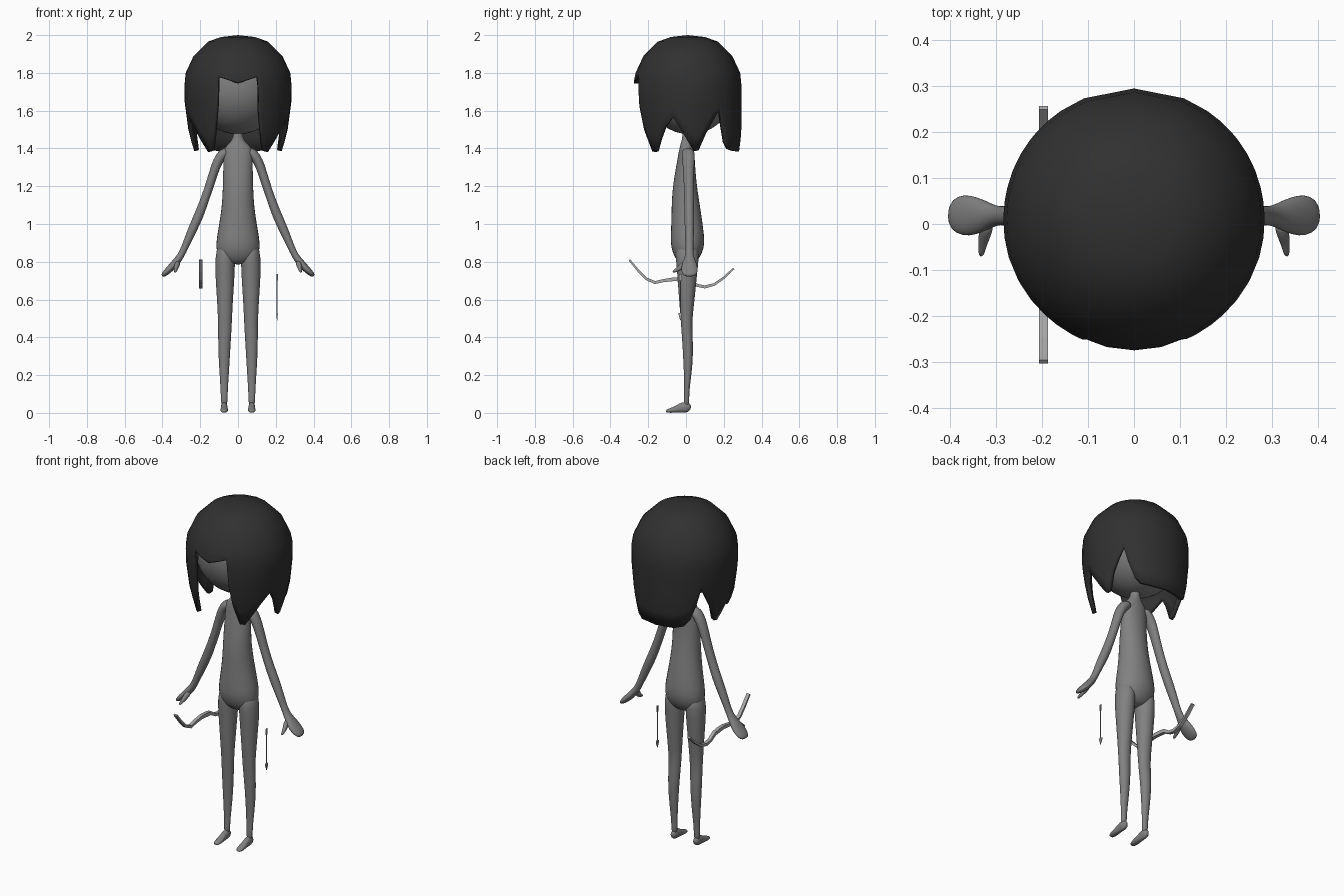
import bpy, bmesh, math
from mathutils import Vector


def material(name, v):
    m = bpy.data.materials.new(name)
    m.diffuse_color = (v, v, v, 1)
    return m


BODY = material("body grey", 0.22)
HAIR = material("hair charcoal", 0.03)
BOW = material("bow light grey", 0.4)


def finish(name, bm, mat, smooth=True, mirror=False, subsurf=False):
    bmesh.ops.recalc_face_normals(bm, faces=bm.faces)
    me = bpy.data.meshes.new(name)
    bm.to_mesh(me)
    bm.free()
    me.materials.append(mat)
    ob = bpy.data.objects.new(name, me)
    bpy.context.collection.objects.link(ob)
    for p in me.polygons:
        p.use_smooth = smooth
    if mirror:
        ob.modifiers.new("mirror", 'MIRROR').use_mirror_merge = False
    if subsurf:
        ob.modifiers.new("subsurf", 'SUBSURF').levels = 1
        ob.modifiers["subsurf"].render_levels = 1
    return ob


def tube(name, pts, mat, ref=(0, 1, 0), sides=14, **kw):
    """Loft rings along a path; each point is x, y, z, radius along ref, radius across."""
    bm = bmesh.new()
    ref = Vector(ref)
    pos = [Vector(p[:3]) for p in pts]
    rings = []
    for i, p in enumerate(pts):
        d = (pos[min(i + 1, len(pos) - 1)] - pos[max(i - 1, 0)]).normalized()
        u = (ref - d * ref.dot(d)).normalized()
        w = d.cross(u)
        k = math.sqrt(2) if sides == 4 else 1
        ring = []
        for s in range(sides):
            a = 2 * math.pi * (s + 0.5) / sides
            ring.append(bm.verts.new(pos[i] + k * (u * p[3] * math.cos(a) + w * p[4] * math.sin(a))))
        rings.append(ring)
    for r, q in zip(rings, rings[1:]):
        for s in range(sides):
            t = (s + 1) % sides
            bm.faces.new((r[s], r[t], q[t], q[s]))
    bm.faces.new(rings[0])
    bm.faces.new(rings[-1])
    return finish(name, bm, mat, **kw)


# Torso, from pelvis to neck
tube("torso", [
    (0, .005, .785, .03, .05), (0, .005, .81, .06, .095), (0, .007, .85, .082, .117),
    (0, .009, .90, .094, .120), (0, .006, .97, .088, .108), (0, .002, 1.05, .081, .094),
    (0, -.004, 1.13, .074, .085), (0, -.006, 1.22, .063, .082), (0, -.001, 1.31, .051, .080),
    (0, .002, 1.37, .044, .080), (0, .004, 1.405, .038, .075), (0, .006, 1.43, .033, .045),
    (0, .008, 1.455, .028, .025), (0, .01, 1.53, .027, .024)], BODY, subsurf=True)

# Legs
tube("leg", [
    (.064, .005, .90, .06, .045), (.068, .007, .82, .064, .054), (.069, .006, .74, .054, .053),
    (.069, .005, .64, .046, .046), (.069, .003, .54, .036, .040), (.069, .003, .47, .030, .037),
    (.071, .007, .40, .029, .035), (.073, .011, .32, .028, .032), (.073, .010, .22, .022, .026),
    (.073, .005, .13, .014, .020), (.073, .003, .08, .014, .018), (.073, .003, .03, .015, .016)],
     BODY, mirror=True, subsurf=True)

# Feet
tube("foot", [
    (.073, .024, .020, .010, .014), (.073, .012, .028, .019, .027), (.073, -.015, .031, .018, .031),
    (.073, -.045, .020, .019, .020), (.073, -.08, .013, .022, .013), (.073, -.108, .008, .013, .008)],
     BODY, ref=(1, 0, 0), mirror=True, subsurf=True)

# Arms running into mitten hands
tube("arm", [
    (.045, .010, 1.385, .03, .025), (.078, .012, 1.375, .036, .030), (.107, .013, 1.335, .033, .027),
    (.130, .014, 1.27, .029, .024), (.158, .015, 1.18, .026, .023), (.190, .016, 1.09, .026, .024),
    (.212, .018, 1.035, .026, .026), (.248, .018, .955, .025, .024), (.280, .018, .88, .021, .019),
    (.302, .018, .832, .021, .018), (.328, .018, .798, .036, .021), (.358, .018, .765, .047, .020),
    (.385, .020, .740, .043, .016), (.402, .022, .724, .024, .010)], BODY, mirror=True, subsurf=True)
tube("thumb", [
    (.318, .005, .80, .016, .018), (.324, -.020, .778, .015, .017), (.330, -.045, .758, .010, .011),
    (.333, -.072, .745, .006, .007)], BODY, ref=(1, 0, 0), sides=10, mirror=True, subsurf=True)

# Head
bm = bmesh.new()
bmesh.ops.create_uvsphere(bm, u_segments=32, v_segments=20, radius=1)
for v in bm.verts:
    v.co = Vector((v.co.x * .245, v.co.y * .245 + .02, v.co.z * .26 + 1.735))
finish("head", bm, BODY)

# Hair: a shell whose lower hem rises and falls to make the locks
PROFILE = [(2.0, 0), (1.99, .09), (1.965, .16), (1.89, .235), (1.80, .277), (1.76, .285),
           (1.65, .283), (1.50, .263), (1.38, .232)]
HEM = [(0, 1.745), (12, 1.765), (21, 1.78), (23.5, 1.62), (28, 1.50), (36, 1.385), (43, 1.38),
       (52, 1.44), (62, 1.51), (73, 1.565), (82, 1.50), (91, 1.43), (98, 1.385), (104, 1.39),
       (112, 1.48), (120, 1.55), (127, 1.61), (132, 1.52), (139, 1.43), (146, 1.395), (157.5, 1.385)]


def hair_radius(z, deg):
    for (z0, r0), (z1, r1) in zip(PROFILE, PROFILE[1:]):
        if z >= z1:
            r = r0 + (r1 - r0) * (z0 - z) / (z0 - z1)
            break
    back = min(1, max(0, (deg - 115) / 40))
    if z < 1.76:
        r += back * (.285 - .12 * max(0, 1.5 - z) - r)
    return r


columns = HEM + [(180, 1.385)] + [(360 - d, z) for d, z in reversed(HEM[1:])]
bm = bmesh.new()
apex = bm.verts.new((0, .01, 2.0))
grid = []
for deg, hem in columns:
    a = math.radians(deg)
    heights = [1.99, 1.965, 1.89, 1.80] + [1.80 + (hem - 1.80) * t / 5 for t in range(1, 6)]
    grid.append([bm.verts.new((hair_radius(z, min(deg, 360 - deg)) * math.sin(a),
                               .01 - hair_radius(z, min(deg, 360 - deg)) * math.cos(a), z))
                 for z in heights])
for c, d in zip(grid, grid[1:] + grid[:1]):
    bm.faces.new((apex, c[0], d[0]))
    for i in range(len(c) - 1):
        bm.faces.new((c[i], c[i + 1], d[i + 1], d[i]))
hair = finish("hair", bm, HAIR)
shell = hair.modifiers.new("thickness", 'SOLIDIFY')
shell.thickness = 0.022
shell.offset = -1
bpy.context.view_layer.objects.active = hair
hair.select_set(True)
bpy.ops.object.shade_smooth_by_angle(angle=math.radians(50))

# Bow: flat strip curving forward and back, with a thicker grip
BOW_PATH = [(-.30, .81, .005), (-.25, .75, .006), (-.21, .71, .007), (-.165, .69, .008),
            (-.12, .70, .008), (-.06, .708, .010), (-.02, .705, .011), (.02, .70, .010),
            (.06, .675, .008), (.10, .667, .008), (.15, .68, .007), (.20, .715, .006), (.253, .765, .005)]
tube("bow", [(-.197, y, z, .010, t) for y, z, t in BOW_PATH], BOW, ref=(1, 0, 0), sides=4, smooth=False)

# Arrow: shaft, pointed head, crossed feathers
X, Y = .207, -.03
tube("arrow_shaft", [(X, Y, .735, .003, .003), (X, Y, .52, .003, .003)], BOW, sides=6, smooth=False)
tube("arrow_head", [(X, Y, .53, .009, .004), (X, Y, .52, .009, .004), (X, Y, .49, .001, .001)],
     BOW, sides=4, smooth=False)
for name, a, b in (("feather_side", .008, .001), ("feather_front", .001, .004)):
    tube(name, [(X, Y, .735, a, b), (X, Y, .70, a, b)], BOW, sides=4, smooth=False)
